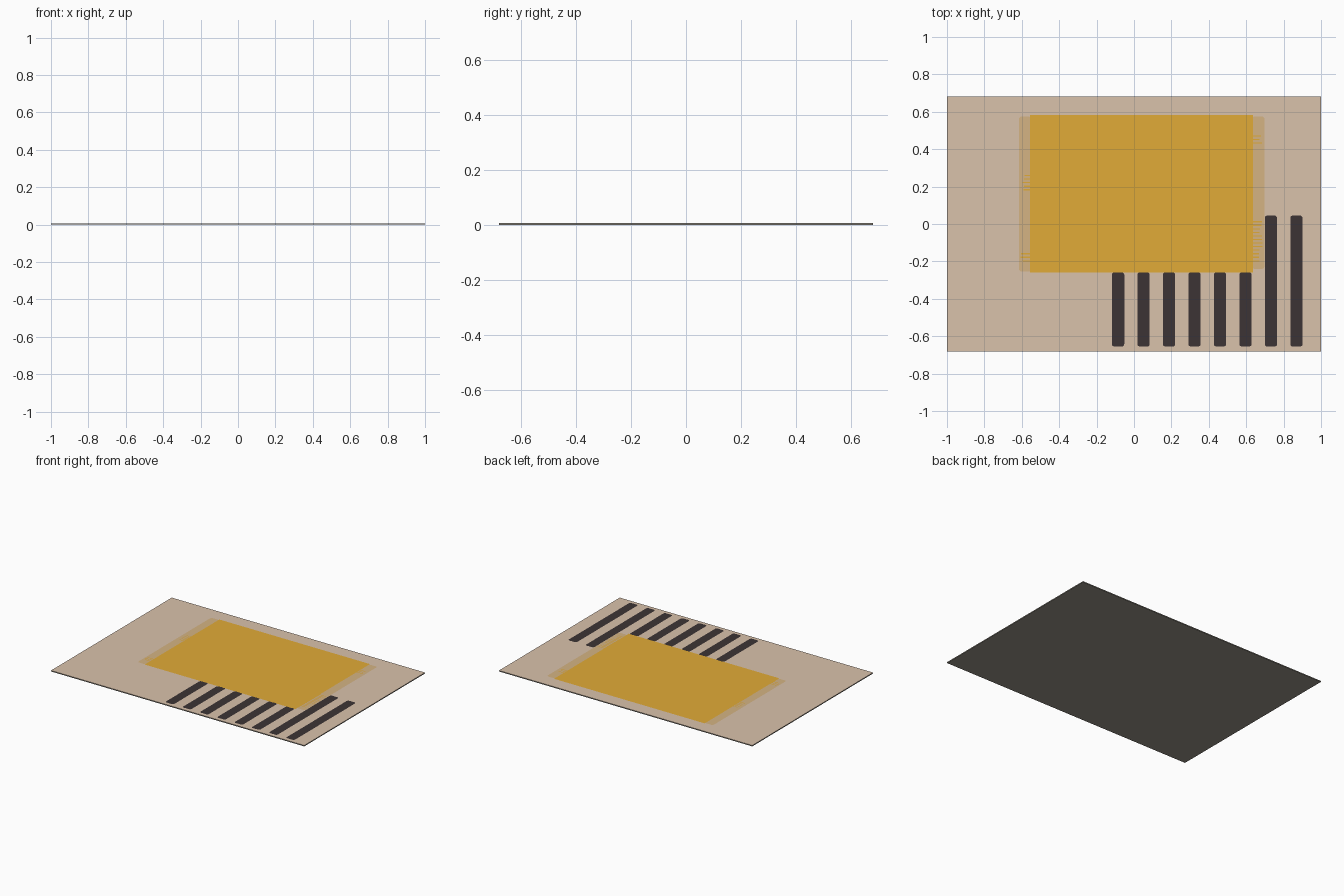
import bpy, bmesh, random

random.seed(4)
cube = bpy.data.objects.get("Cube")
if cube:
    bpy.data.objects.remove(cube, do_unlink=True)


def material(name, rgb):
    mat = bpy.data.materials.new(name)
    mat.use_nodes = True
    mat.diffuse_color = (*rgb, 1)
    mat.node_tree.nodes["Principled BSDF"].inputs["Base Color"].default_value = (*rgb, 1)
    return mat


tan = material("tan weave", (0.70, 0.54, 0.41))
backing = material("grey backing", (0.315, 0.29, 0.245))
ochre = material("ochre", (0.755, 0.41, 0.038))
faded = material("faded ochre", (0.66, 0.455, 0.23))
charcoal = material("charcoal", (0.046, 0.034, 0.035))

THICK, LOW, HIGH = 0.007, 0.0073, 0.0076


def link(name, bm, mats):
    mesh = bpy.data.meshes.new(name)
    bm.to_mesh(mesh)
    bm.free()
    for m in mats:
        mesh.materials.append(m)
    bpy.context.collection.objects.link(bpy.data.objects.new(name, mesh))


def patch(name, x0, x1, y0, y1, z, mat, corner=0):
    """Flat painted rectangle facing up, with optional rounded corners."""
    bm = bmesh.new()
    outline = [bm.verts.new((x, y, z)) for x, y in ((x0, y0), (x1, y0), (x1, y1), (x0, y1))]
    bm.faces.new(outline)
    if corner:
        bmesh.ops.bevel(bm, geom=outline, offset=corner, segments=3,
                        profile=0.5, affect='VERTICES')
    link(name, bm, [mat])


# Rug body: tan pile on top, grey backing on the sides and underneath
bm = bmesh.new()
bmesh.ops.create_cube(bm, size=1)
bmesh.ops.scale(bm, vec=(2, 1.362, THICK), verts=bm.verts)
bmesh.ops.translate(bm, vec=(0, 0, THICK / 2), verts=bm.verts)
bm.normal_update()
for f in bm.faces:
    f.material_index = 0 if f.normal.z > 0.5 else 1
link("rug_body", bm, [tan, backing])

# Large ochre field with faded margins at both ends
patch("ochre_field", -0.555, 0.635, -0.26, 0.582, HIGH, ochre)
patch("left_faded_margin", -0.615, -0.55, -0.255, 0.575, LOW, faded, 0.015)
patch("right_faded_margin", 0.63, 0.698, -0.24, 0.575, LOW, faded, 0.015)

# Loose ochre threads crossing the margins
for side, edge, low, count in (("left", -0.555, 0.18, 5), ("left", -0.555, -0.2, 3),
                               ("right", 0.635, 0.43, 3), ("right", 0.635, -0.2, 12)):
    for i in range(count):
        reach = random.uniform(0.03, 0.055)
        tip = edge - reach if side == "left" else edge + reach
        y = low + i * 0.019
        patch(side + "_thread", min(edge, tip), max(edge, tip), y, y + 0.006, HIGH, ochre)

# Row of charcoal stripes, the last two longer
for i in range(8):
    x = -0.085 + i * 0.1362
    end = 0.045 if i > 5 else -0.258
    patch("stripe", x - 0.033, x + 0.033, -0.655, end, HIGH, charcoal, 0.013)
